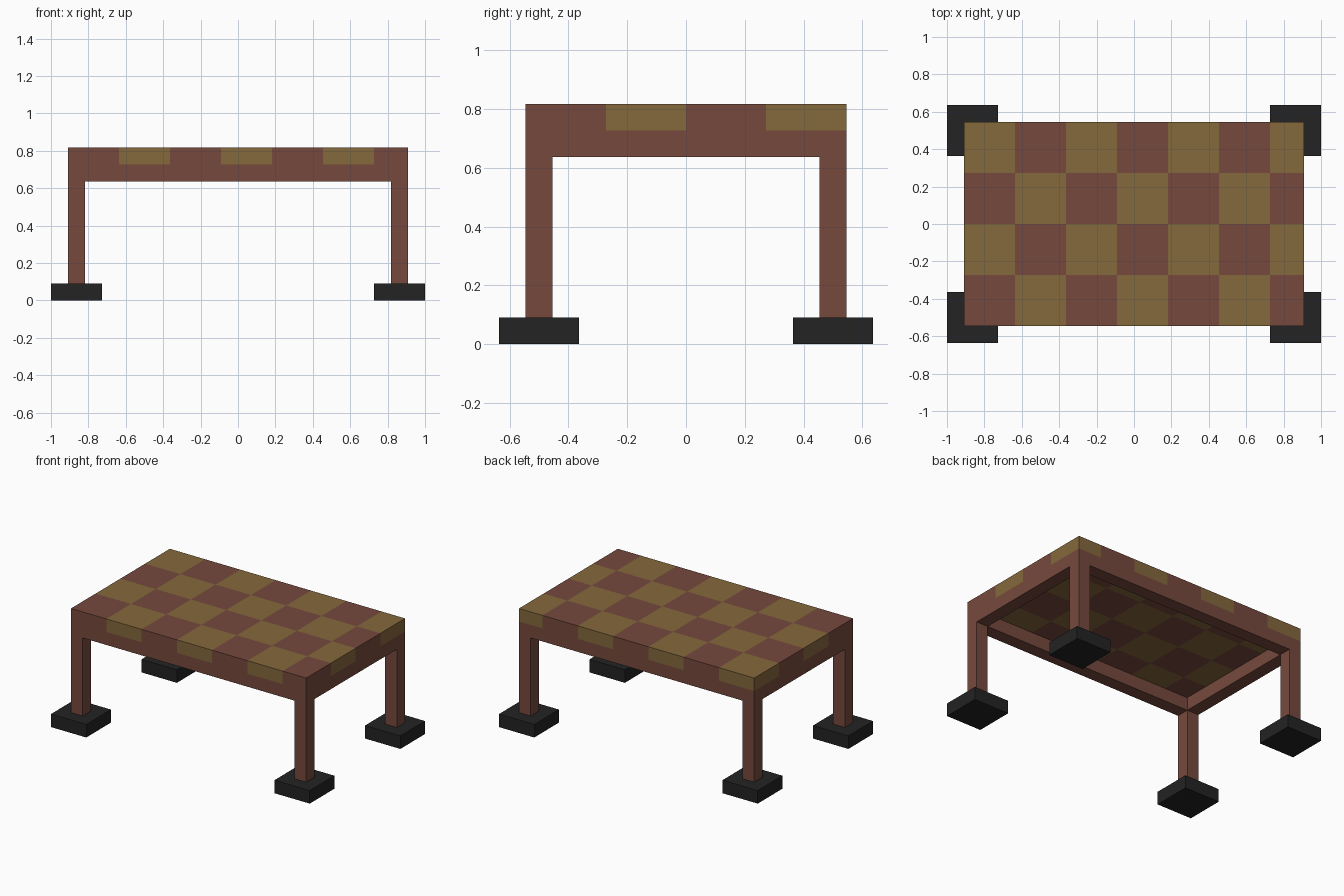
import bpy, bmesh
from mathutils import Matrix, Vector

if "Cube" in bpy.data.objects:
    bpy.data.objects.remove(bpy.data.objects["Cube"])

U = 1 / 11  # building unit: the model is 22 x 14 x 9 units


def material(name, rgb):
    m = bpy.data.materials.new(name)
    lin = [(c / 255 / 12.92) if c < 11 else ((c / 255 + 0.055) / 1.055) ** 2.4 for c in rgb]
    m.diffuse_color = (*lin, 1)
    m.use_nodes = True
    m.node_tree.nodes["Principled BSDF"].inputs["Base Color"].default_value = m.diffuse_color
    return m


red = material("red brown wood", (118, 73, 61))
ochre = material("ochre wood", (133, 104, 60))
black = material("black foot", (35, 35, 35))


def finish(name, bm, *mats):
    bmesh.ops.recalc_face_normals(bm, faces=bm.faces)
    me = bpy.data.meshes.new(name)
    bm.to_mesh(me)
    bm.free()
    for m in mats:
        me.materials.append(m)
    ob = bpy.data.objects.new(name, me)
    bpy.context.collection.objects.link(ob)
    return ob


def box_mesh(lo, hi):
    lo, hi = Vector(lo) * U, Vector(hi) * U
    bm = bmesh.new()
    bmesh.ops.create_cube(bm, size=1, matrix=Matrix.Translation((lo + hi) / 2)
                          @ Matrix.Diagonal((*(hi - lo), 1)))
    return bm


# Table top: slab cut every 3 units, coloured as a checkerboard
bm = box_mesh((-10, -6, 8), (10, 6, 9))
for axis, start, count in ((Vector((1, 0, 0)), -10, 7), (Vector((0, 1, 0)), -6, 4)):
    for i in range(1, count):
        bmesh.ops.bisect_plane(bm, geom=bm.verts[:] + bm.edges[:] + bm.faces[:],
                               plane_co=axis * (start + 3 * i) * U, plane_no=axis)
bm.normal_update()
for f in bm.faces:
    c = (f.calc_center_median() - f.normal * 0.01) / U
    f.material_index = (int((c.x + 10) // 3) + int((c.y + 6) // 3)) % 2
finish("checkered_top", bm, red, ochre)

# Apron: rectangular ring, 1 unit thick, under the top
bm = bmesh.new()
rings = []
for hx, hy, z in ((10, 6, 7), (10, 6, 8), (9, 5, 8), (9, 5, 7)):
    rings.append([bm.verts.new((sx * hx * U, sy * hy * U, z * U))
                  for sx, sy in ((-1, -1), (1, -1), (1, 1), (-1, 1))])
for k in range(4):
    a, b = rings[k], rings[(k + 1) % 4]
    for i in range(4):
        j = (i + 1) % 4
        bm.faces.new((a[i], a[j], b[j], b[i]))
finish("apron", bm, red)

# Legs and block feet at the four corners
for sy, depth in ((-1, "front"), (1, "back")):
    for sx, side in ((-1, "left"), (1, "right")):
        x, y = sx * 9.5, sy * 5.5
        finish(f"{depth}_{side}_leg",
               box_mesh((x - .5, y - .5, 1), (x + .5, y + .5, 7)), red)
        finish(f"{depth}_{side}_foot",
               box_mesh((x - 1.5, y - 1.5, 0), (x + 1.5, y + 1.5, 1)), black)
